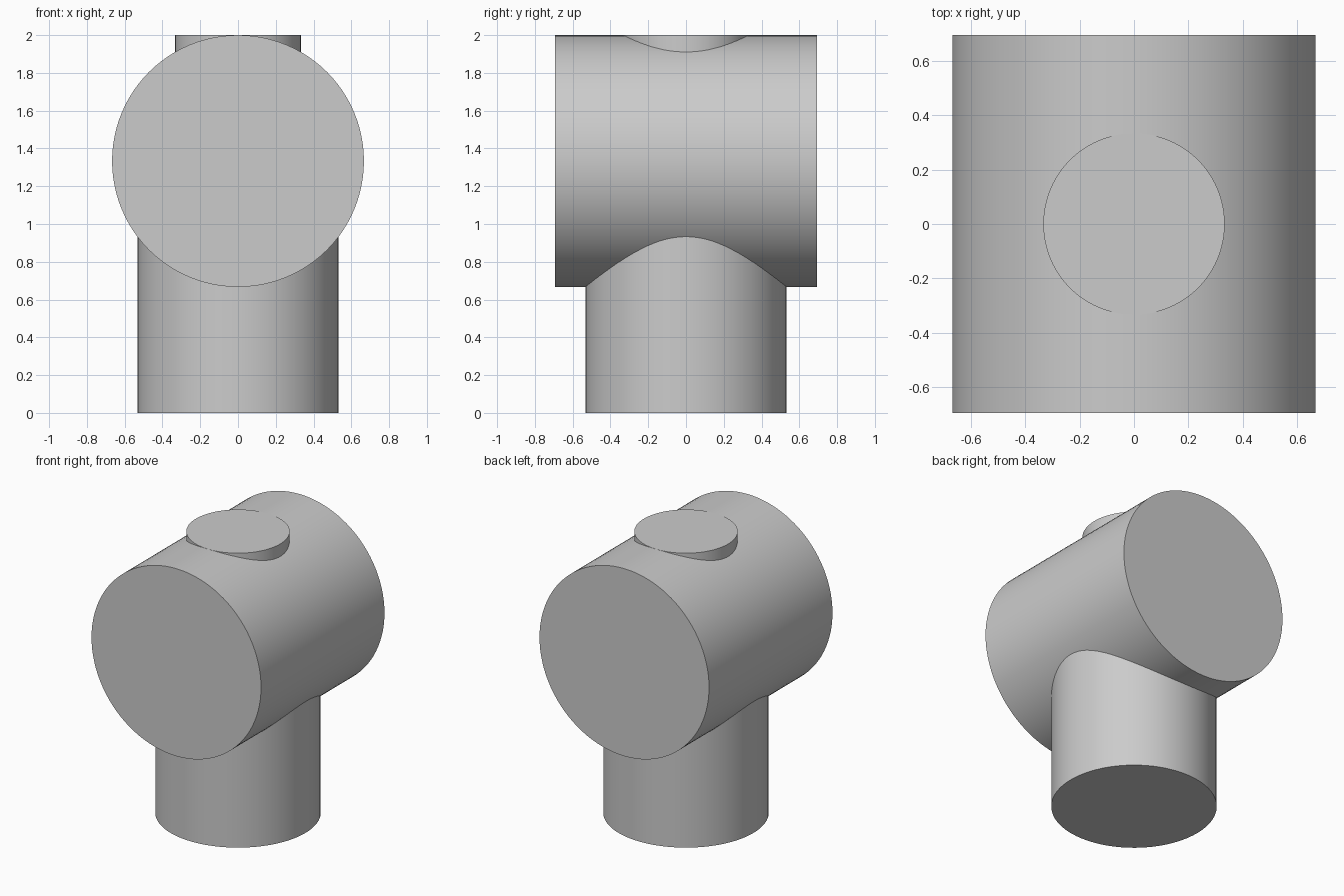
import bpy
import math

default_cube = bpy.data.objects.get("Cube")
if default_cube:
    bpy.data.objects.remove(default_cube, do_unlink=True)

# One plain grey for the whole fitting
grey = bpy.data.materials.new("plain grey")
grey.use_nodes = True
colour = (0.6, 0.6, 0.6, 1)
grey.diffuse_color = colour
grey.node_tree.nodes["Principled BSDF"].inputs["Base Color"].default_value = colour

BARREL_R = 2 / 3
BARREL_Z = 2 - BARREL_R


def cylinder(name, radius, length, centre_z, tilt=0):
    bpy.ops.mesh.primitive_cylinder_add(
        vertices=96, radius=radius, depth=length,
        location=(0, 0, centre_z), rotation=(tilt, 0, 0))
    part = bpy.context.object
    part.name = name
    part.data.materials.append(grey)
    bpy.ops.object.shade_smooth_by_angle(angle=math.radians(30))
    return part


def upright(name, radius, bottom, top):
    return cylinder(name, radius, top - bottom, (bottom + top) / 2)


# Horizontal barrel running front to back
cylinder("barrel", BARREL_R, 1.387, BARREL_Z, math.pi / 2)

# Stem below, ending inside the barrel
upright("stem", 0.533, 0, BARREL_Z - 0.2)

# Small flat boss level with the barrel's crest
upright("top_boss", 0.333, BARREL_Z + 0.4, 2)
